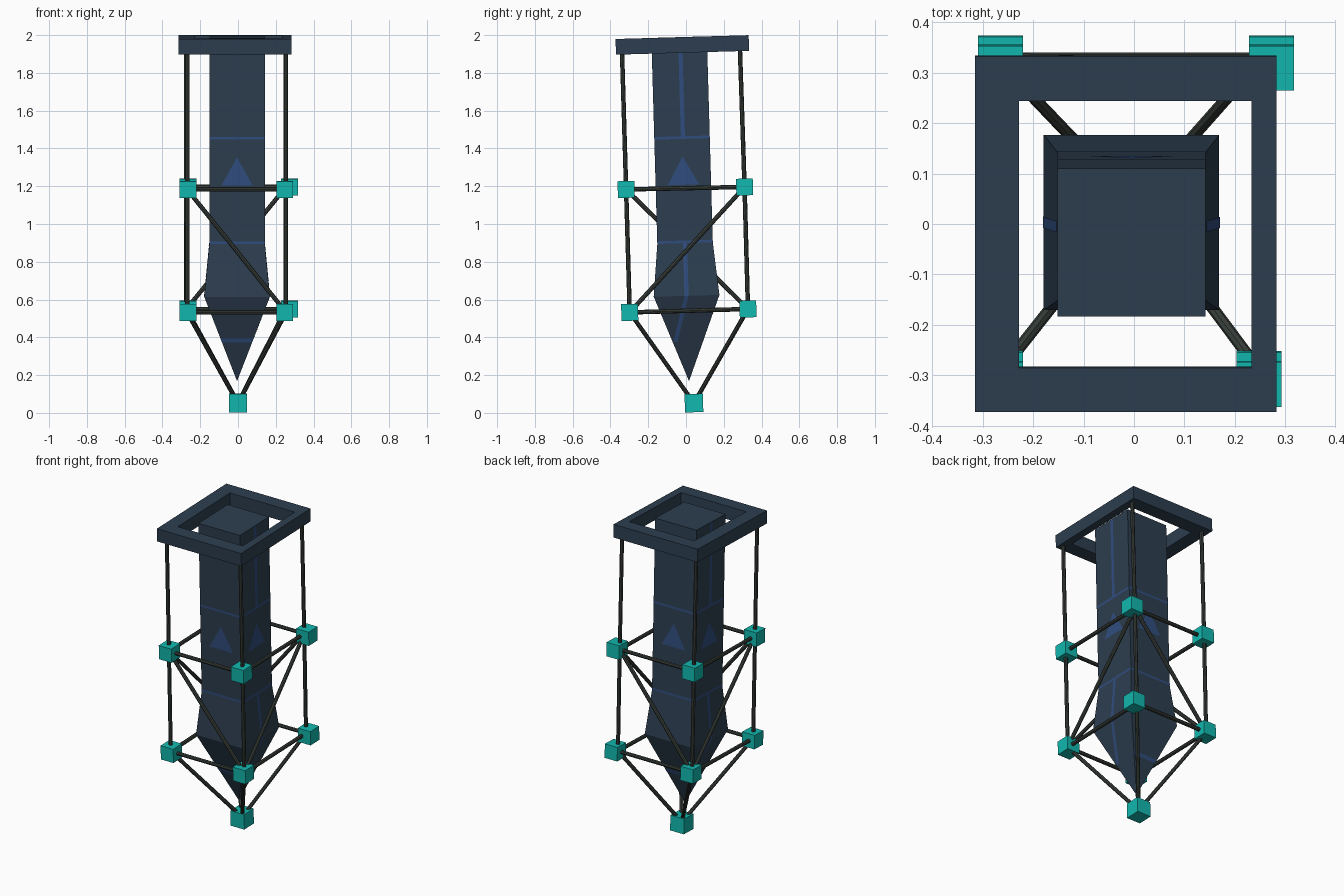
import bpy, bmesh, math
from mathutils import Vector, Matrix

if "Cube" in bpy.data.objects:
    bpy.data.objects.remove(bpy.data.objects["Cube"])

TILT = Matrix.Rotation(math.radians(1.65), 4, 'X')


def material(name, rgb):
    m = bpy.data.materials.new(name)
    m.diffuse_color = (*rgb, 1)
    m.use_nodes = True
    m.node_tree.nodes["Principled BSDF"].inputs["Base Color"].default_value = m.diffuse_color
    return m


NAVY = material("navy", (0.026, 0.048, 0.08))
BLUE = material("marking_blue", (0.03, 0.075, 0.21))
TEAL = material("teal", (0.006, 0.48, 0.43))
DARK = material("rod_dark", (0.04, 0.05, 0.042))


def add(name, bm, mat, matrix=Matrix()):
    me = bpy.data.meshes.new(name)
    bm.to_mesh(me)
    bm.free()
    me.materials.append(mat)
    ob = bpy.data.objects.new(name, me)
    ob.matrix_world = matrix
    bpy.context.collection.objects.link(ob)
    return ob


def cube(name, loc, size):
    bm = bmesh.new()
    bmesh.ops.create_cube(bm, size=size)
    add(name, bm, TEAL, Matrix.Translation(loc) @ TILT)


def rod(name, a, b, r=0.0118):
    a, b = Vector(a), Vector(b)
    bm = bmesh.new()
    bmesh.ops.create_cone(bm, cap_ends=True, segments=8, radius1=r, radius2=r,
                          depth=(b - a).length)
    rot = (b - a).to_track_quat('Z', 'Y').to_matrix().to_4x4()
    add(name, bm, DARK, Matrix.Translation((a + b) / 2) @ rot)


# square pointed body, origin at its tip
PROFILE = [(0.174, 0.452), (0.147, 0.73), (0.147, 1.822)]
BODY = Matrix.Translation((-0.005, 0.016, 0.168)) @ TILT
bm = bmesh.new()
tip = bm.verts.new((0, 0, 0))
rings = [[bm.verts.new((sx * h, sy * h, z))
          for sx, sy in ((-1, -1), (1, -1), (1, 1), (-1, 1))] for h, z in PROFILE]
for i in range(4):
    j = (i + 1) % 4
    bm.faces.new((tip, rings[0][j], rings[0][i]))
    for lo, hi in zip(rings, rings[1:]):
        bm.faces.new((lo[i], lo[j], hi[j], hi[i]))
bm.faces.new(rings[-1])
add("pointed_body", bm, NAVY, BODY)


def half(z):
    pts = [(0, 0)] + PROFILE
    for (h0, z0), (h1, z1) in zip(pts, pts[1:]):
        if z <= z1:
            return h0 + (h1 - h0) * (z - z0) / (z1 - z0)
    return pts[-1][0]


# painted markings laid just over the body faces
bm = bmesh.new()


def patch(side, pts):
    rot = Matrix.Rotation(side * math.pi / 2, 3, 'Z')
    bm.faces.new([bm.verts.new(rot @ Vector((u, -half(z) - 0.0015, z)))
                  for u, z in pts])


def band(side, z, t=0.007):
    a, b = half(z - t), half(z + t)
    patch(side, [(-a, z - t), (a, z - t), (b, z + t), (-b, z + t)])


def stripe(side, u0, z0, u1, z1, t=0.011):
    patch(side, [(u0 - t, z0), (u0 + t, z0), (u1 + t, z1), (u1 - t, z1)])


for side in range(4):
    band(side, 1.29)
    band(side, 0.738)
    patch(side, [(-0.083, 1.04), (0.083, 1.04), (0, 1.19)])
    if side % 2 == 0:
        band(side, 0.218, 0.011)
    else:
        stripe(side, 0.005, 1.29, 0.005, 1.82)
        stripe(side, 0, 0.452, 0, 0.731)
        stripe(side, -0.066, 0.21, 0, 0.452)
add("body_markings", bm, BLUE, BODY)

# open rectangular top frame
bm = bmesh.new()
outer, inner, ht = (0.299, 0.3525), (0.2305, 0.2645), 0.0415
loops = []
for (x, y), z in ((outer, -ht), (outer, ht), (inner, ht), (inner, -ht)):
    dx = 0.0185 if (x, y) == inner else 0
    loops.append([bm.verts.new((sx * x + dx, sy * y, z))
                  for sx, sy in ((-1, -1), (1, -1), (1, 1), (-1, 1))])
for a, b in zip(loops, loops[1:] + loops[:1]):
    for i in range(4):
        j = (i + 1) % 4
        bm.faces.new((a[i], a[j], b[j], b[i]))
add("top_frame", bm, NAVY, Matrix.Translation((-0.016, -0.0195, 1.948)) @ TILT)

# joint cubes; corners run front-left, front-right, back-right, back-left
CUBE_X = (-0.265, 0.2475, 0.2725, -0.265)
ROD_X = (-0.269, 0.254, 0.254, -0.273)
LEVELS = {"lower": (-0.298, 0.328, 0.532, 0.55),
          "upper": (-0.317, 0.31, 1.183, 1.196),
          "top": (-0.339, 0.285, 1.92, 1.94)}
CORNERS = ("front_left", "front_right", "back_right", "back_left")
pts = {}
for lev, (yf, yb, zf, zb) in LEVELS.items():
    yz = ((yf, zf), (yf, zf), (yb, zb), (yb, zb))
    pts[lev] = [(ROD_X[i], *yz[i]) for i in range(4)]
    if lev != "top":
        for i in range(4):
            cube(f"{lev}_joint_{CORNERS[i]}", (CUBE_X[i], *yz[i]), 0.089)
bottom = (0, 0.042, 0.052)
cube("bottom_joint", bottom, 0.097)

# rods: uprights, horizontals, legs to the bottom joint, diagonals
for i, c in enumerate(CORNERS):
    rod(f"top_post_{c}", pts["upper"][i], pts["top"][i])
    rod(f"lower_post_{c}", pts["lower"][i], pts["upper"][i])
    rod(f"bottom_leg_{c}", bottom, pts["lower"][i])
    for lev in ("lower", "upper"):
        rod(f"{lev}_crossbar_{c}", pts[lev][i], pts[lev][(i + 1) % 4])
for up, lo in ((0, 1), (2, 1), (2, 3), (0, 3)):
    rod(f"diagonal_{up}_{lo}", pts["upper"][up], pts["lower"][lo])
